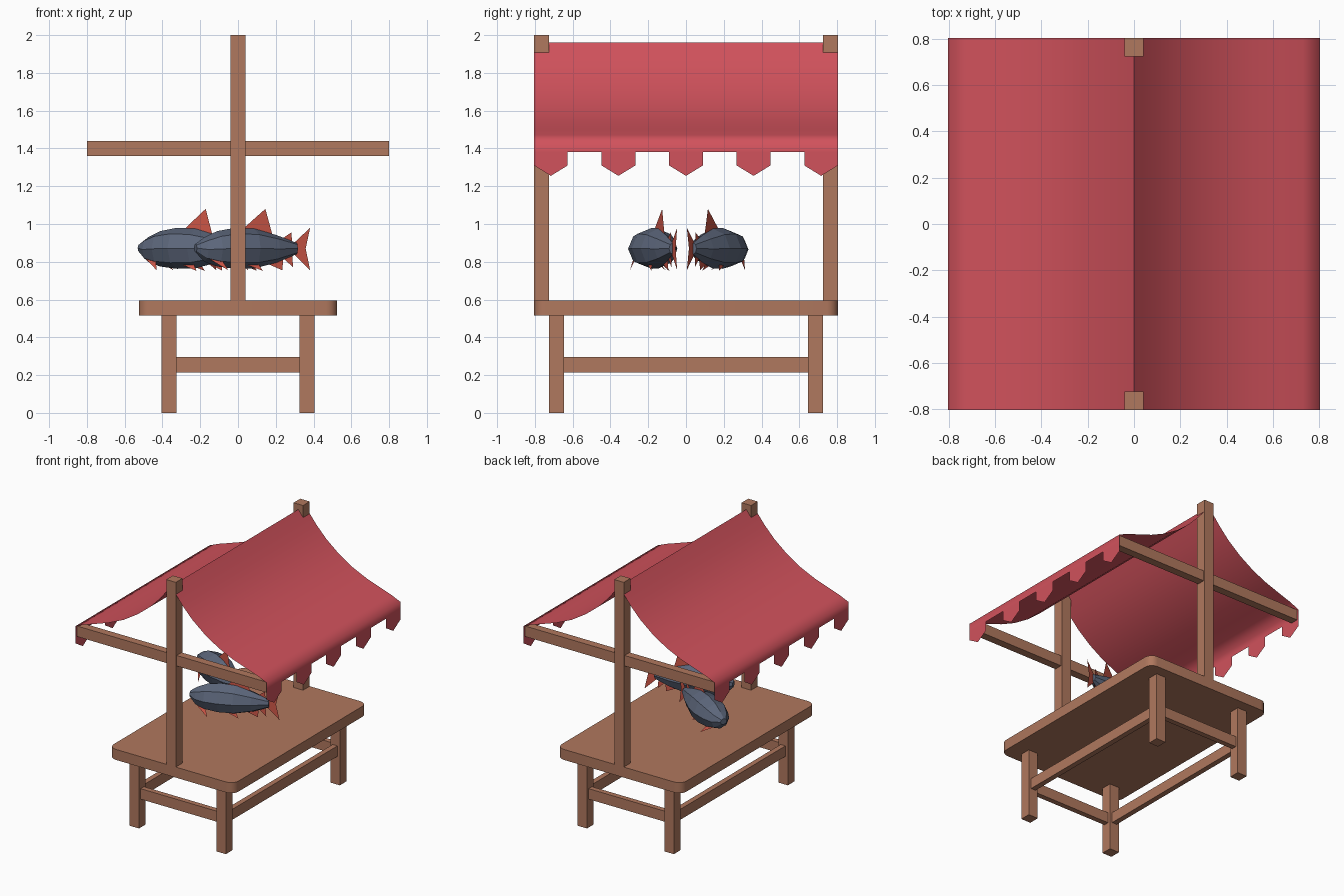
import bpy, bmesh, math
from mathutils import Matrix

if "Cube" in bpy.data.objects:
    bpy.data.objects.remove(bpy.data.objects["Cube"])


def material(name, rgb):
    m = bpy.data.materials.new(name)
    m.diffuse_color = (*rgb, 1)
    m.use_nodes = True
    m.node_tree.nodes["Principled BSDF"].inputs["Base Color"].default_value = m.diffuse_color
    return m


WOOD = material("brown wood", (0.434, 0.188, 0.112))
CLOTH = material("red cloth", (0.638, 0.084, 0.107))
SCALES = material("slate scales", (0.107, 0.133, 0.196))
FIN = material("red fin", (0.62, 0.095, 0.064))


def finish(name, bm, *mats):
    me = bpy.data.meshes.new(name)
    bm.to_mesh(me)
    bm.free()
    ob = bpy.data.objects.new(name, me)
    for m in mats:
        me.materials.append(m)
    bpy.context.collection.objects.link(ob)
    return ob


def box(name, centre, size, mat=WOOD, corner=0):
    bm = bmesh.new()
    bmesh.ops.create_cube(bm, size=1, matrix=Matrix.Translation(centre) @ Matrix.Diagonal((*size, 1)))
    if corner:
        upright = [e for e in bm.edges if abs(e.verts[0].co.z - e.verts[1].co.z) > 1e-4]
        bmesh.ops.bevel(bm, geom=upright, offset=corner, segments=5, profile=0.5, affect='EDGES')
    return finish(name, bm, mat)


def smooth(ob, degrees):
    bpy.ops.object.select_all(action='DESELECT')
    ob.select_set(True)
    bpy.context.view_layer.objects.active = ob
    bpy.ops.object.shade_smooth_by_angle(angle=math.radians(degrees))


# Table with legs and stretchers
smooth(box("table_top", (0, 0, 0.555), (1.05, 1.61, 0.08), corner=0.06), 30)
for sx in (-1, 1):
    for sy in (-1, 1):
        box("table_leg", (sx * 0.365, sy * 0.685, 0.2575), (0.08, 0.08, 0.515))
    box("long_stretcher", (sx * 0.365, 0, 0.255), (0.04, 1.29, 0.08))

# Posts, crossbars and short stretchers at both ends
for sy in (-1, 1):
    box("short_stretcher", (0, sy * 0.685, 0.255), (0.65, 0.04, 0.08))
    box("canopy_post", (0, sy * 0.765, 1.2975), (0.08, 0.08, 1.405))
    box("canopy_crossbar", (0, sy * 0.765, 1.4), (1.60, 0.06, 0.08))

# Sagging cloth canopy with a scalloped hanging edge
profile = [(0, 1.96), (0.04, 1.908), (0.10, 1.835), (0.18, 1.752), (0.28, 1.672), (0.40, 1.597),
           (0.52, 1.543), (0.64, 1.502), (0.73, 1.472), (0.805, 1.44), (0.805, 1.38)]
STRIPS, HALF = 9, 0.805
bm = bmesh.new()
for side in (-1, 1):
    ys = [-HALF + 2 * HALF * j / STRIPS for j in range(STRIPS + 1)]
    grid = [[bm.verts.new((side * x, y, z)) for y in ys] for x, z in profile]
    faces = []
    for a, b in zip(grid, grid[1:]):
        for j in range(STRIPS):
            faces.append([a[j], b[j], b[j + 1], a[j + 1]])
    for j in range(0, STRIPS, 2):
        y0, y1 = ys[j], ys[j + 1]
        tip = [bm.verts.new((side * HALF, y, z))
               for y, z in ((y0, 1.31), ((y0 + y1) / 2, 1.255), (y1, 1.31))]
        faces.append([grid[-1][j], *tip, grid[-1][j + 1]])
    for f in faces:
        bm.faces.new(f if side > 0 else f[::-1])
bmesh.ops.remove_doubles(bm, verts=bm.verts, dist=1e-4)
smooth(finish("cloth_canopy", bm, CLOTH), 80)


# Fish: lofted eight-sided body along local x from the snout, with flat fins
def fish(name, head, degrees):
    bm = bmesh.new()
    rings = []
    for s, top, bottom, half in ((0, 0.895, 0.85, 0.025), (0.05, 0.93, 0.80, 0.07),
                                 (0.12, 0.962, 0.775, 0.10), (0.22, 0.98, 0.763, 0.113),
                                 (0.33, 0.975, 0.765, 0.10), (0.45, 0.942, 0.795, 0.065),
                                 (0.565, 0.90, 0.84, 0.02)):
        ring = []
        for k in range(8):
            a = k * math.pi / 4
            ring.append(bm.verts.new((s, half * math.sin(a),
                                      (top + bottom) / 2 + (top - bottom) / 2 * math.cos(a))))
        rings.append(ring)
    for a, b in zip(rings, rings[1:]):
        for k in range(8):
            n = (k + 1) % 8
            bm.faces.new((a[k], b[k], b[n], a[n]))
    bm.faces.new(rings[0])
    bm.faces.new(rings[-1])
    bmesh.ops.recalc_face_normals(bm, faces=bm.faces)

    def fin(*points):
        f = bm.faces.new([bm.verts.new(p) for p in points])
        f.material_index = 1

    # Tail, dorsal fin and small rear fins
    fin((0.55, 0, 0.90), (0.615, 0, 0.87), (0.64, 0, 0.98))
    fin((0.55, 0, 0.90), (0.55, 0, 0.84), (0.615, 0, 0.87))
    fin((0.55, 0, 0.84), (0.64, 0, 0.755), (0.615, 0, 0.87))
    fin((0.26, 0, 0.97), (0.43, 0, 0.94), (0.39, 0, 1.08))
    fin((0.48, 0, 0.92), (0.54, 0, 0.90), (0.535, 0, 0.955))
    fin((0.40, 0, 0.79), (0.49, 0, 0.82), (0.485, 0, 0.755))
    fin((0.49, 0, 0.82), (0.54, 0, 0.835), (0.545, 0, 0.77))
    # Splayed side fins under the belly
    for s in (-1, 1):
        fin((0.06, s * 0.05, 0.815), (0.13, s * 0.07, 0.80), (0.15, s * 0.10, 0.755))
        fin((0.27, s * 0.04, 0.785), (0.34, s * 0.04, 0.785), (0.36, s * 0.05, 0.752))
    ob = finish(name, bm, SCALES, FIN)
    ob.location = (*head, 0)
    ob.rotation_euler.z = math.radians(degrees)


fish("front_fish", (-0.225, -0.25), 18.5)
fish("back_fish", (-0.52, 0.29), -26.5)
